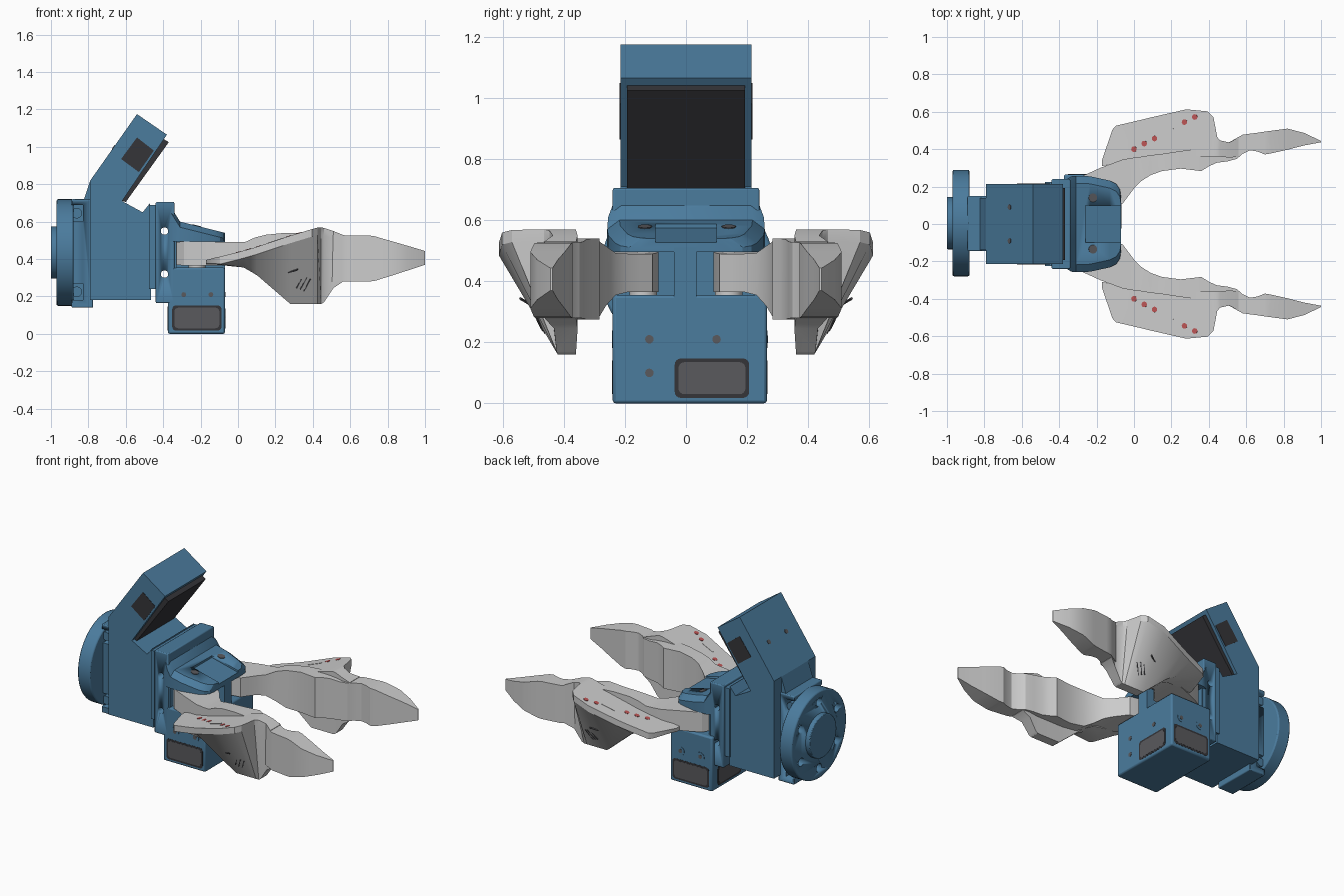
import bpy, bmesh, math
from mathutils import Vector
from mathutils.bvhtree import BVHTree


def material(name, rgb):
    m = bpy.data.materials.new(name)
    m.diffuse_color = (*rgb, 1)
    return m


BLUE = material("blue_shell", (0.07, 0.20, 0.34))
DARK = material("dark_panel", (0.10, 0.10, 0.11))
BLACK = material("screen_black", (0.035, 0.035, 0.04))
RED = material("red_marker", (0.50, 0.09, 0.09))


def finish(name, bm, mat=None, bevel=0, mirror=False, smooth=25):
    bmesh.ops.recalc_face_normals(bm, faces=bm.faces)
    me = bpy.data.meshes.new(name)
    bm.to_mesh(me)
    bm.free()
    ob = bpy.data.objects.new(name, me)
    bpy.context.collection.objects.link(ob)
    if mat:
        me.materials.append(mat)
    if bevel:
        b = ob.modifiers.new("bevel", "BEVEL")
        b.width, b.segments, b.limit_method, b.angle_limit = bevel, 2, "ANGLE", math.radians(40)
    if mirror:
        m = ob.modifiers.new("mirror", "MIRROR")
        m.use_axis = (False, True, False)
    bpy.context.view_layer.objects.active = ob
    bpy.ops.object.select_all(action="DESELECT")
    ob.select_set(True)
    bpy.ops.object.shade_smooth_by_angle(angle=math.radians(smooth))
    return ob


def loft(bm, rings):
    vs = [[bm.verts.new(p) for p in r] for r in rings]
    n = len(vs[0])
    for a, b in zip(vs, vs[1:]):
        for i in range(n):
            j = (i + 1) % n
            bm.faces.new((a[i], a[j], b[j], b[i]))
    bm.faces.new(vs[0][::-1])
    bm.faces.new(vs[-1])


def prism(name, pts, axis, lo, hi, mat=None, **kw):
    put = {"x": lambda p, t: (t, p[0], p[1]), "y": lambda p, t: (p[0], t, p[1]),
           "z": lambda p, t: (p[0], p[1], t)}[axis]
    bm = bmesh.new()
    loft(bm, [[put(p, t) for p in pts] for t in (lo, hi)])
    return finish(name, bm, mat, **kw)


def box(name, x, y, z, mat=None, **kw):
    return prism(name, [(x[0], y[0]), (x[1], y[0]), (x[1], y[1]), (x[0], y[1])], "z", *z, mat, **kw)


def circle(c, r, n=32):
    return [(c[0] + r * math.cos(2 * math.pi * i / n), c[1] + r * math.sin(2 * math.pi * i / n)) for i in range(n)]


def rounded(a0, a1, b0, b1, r=0.02):
    pts = []
    for k, (a, b) in enumerate([(a1 - r, b1 - r), (a0 + r, b1 - r), (a0 + r, b0 + r), (a1 - r, b0 + r)]):
        for s in range(5):
            t = math.pi / 2 * (k + s / 4)
            pts.append((a + r * math.cos(t), b + r * math.sin(t)))
    return pts


def cut(ob, cutter):
    cutter.hide_render = True
    cutter.hide_viewport = True
    m = ob.modifiers.new("cut", "BOOLEAN")
    m.object, m.operation, m.solver = cutter, "DIFFERENCE", "EXACT"


# Wrist flange with boss, bolt holes and adapter block
C = (0.005, 0.435)
flange = prism("wrist_flange", circle(C, 0.285, 64), "x", -0.97, -0.88, BLUE, bevel=0.008)
prism("flange_boss", circle(C, 0.14, 48), "x", -1.0, -0.95, BLUE, bevel=0.005)
for i in range(6):
    a = math.pi / 6 + i * math.pi / 3
    p = (C[0] + 0.215 * math.cos(a), C[1] + 0.215 * math.sin(a))
    cut(flange, prism("bolt_hole_cutter", circle(p, 0.027, 20), "x", -1.0, -0.91))
adapter = box("flange_adapter", (-0.89, -0.775), (-0.145, 0.15), (0.14, 0.72), BLUE, bevel=0.006)
box("adapter_core", (-0.885, -0.78), (-0.09, 0.09), (0.15, 0.71), BLUE)
for z in (0.225, 0.645):
    cut(adapter, box("adapter_notch_cutter", (-0.90, -0.83), (-0.3, 0.3), (z - 0.045, z + 0.045)))
    prism("adapter_bolt", circle((0, z), 0.028, 20), "y", -0.14, 0.145, BLUE).location.x = -0.862

# Camera housing: wrist body with tilted head in one side profile
prism("wrist_body", [(-0.79, 0.18), (-0.465, 0.18), (-0.465, 0.64), (-0.79, 0.64)], "y", -0.215, 0.215, BLUE)
prism("head_neck", [(-0.825, 0.715), (-0.79, 0.82), (-0.75, 0.82), (-0.75, 0.70)], "y", -0.14, 0.14, BLUE)
prism("tilted_head", [(-0.54, 1.175), (-0.38, 1.065), (-0.62, 0.71), (-0.51, 0.65), (-0.47, 0.70),
                      (-0.47, 0.60), (-0.79, 0.60), (-0.79, 0.82)], "y", -0.215, 0.215, BLUE)
prism("head_screen", [(-0.41, 1.05), (-0.37, 1.025), (-0.60, 0.705), (-0.64, 0.72)], "y", -0.193, 0.193, BLACK)
prism("head_side_windows", [(-0.54, 1.05), (-0.45, 0.98), (-0.53, 0.865), (-0.625, 0.935)], "y", -0.217, 0.217, BLACK)
for y in (-0.09, 0.09):
    ob = prism("head_back_screw", circle((0, 0), 0.014, 16), "z", -0.01, 0.003, DARK)
    ob.location = (-0.665, y, 0.9975)
    ob.rotation_euler.y = math.atan2(-0.355, 0.25)

# Mounting plate with through holes, and spacer behind it
box("plate_spacer", (-0.475, -0.43), (-0.225, 0.225), (0.24, 0.69), BLUE)
plate = box("mounting_plate", (-0.44, -0.34), (-0.24, 0.24), (0.165, 0.705), BLUE, bevel=0.006)
for z in (0.55, 0.32):
    cut(plate, prism("plate_hole_cutter", circle((-0.393, z), 0.02, 20), "y", -0.4, 0.4))

# Gripper base box, web and back wall around the finger slots
box("gripper_base", (-0.375, -0.07), (-0.24, 0.265), (0.0, 0.355), BLUE, bevel=0.01)
box("slot_web", (-0.36, -0.07), (-0.04, 0.035), (0.34, 0.51), BLUE)
box("slot_back_wall", (-0.375, -0.33), (-0.235, 0.235), (0.34, 0.55), BLUE)
for k, mat in ((0.012, BLACK), (0.0, DARK)):
    d = 0.001 if mat is BLACK else 0.002
    prism("base_window_side", rounded(-0.34 - k, -0.10 + k, 0.03 - k, 0.14 + k), "y", -0.24 - d, 0.265 + d, mat)
    prism("base_window_end", rounded(-0.025 - k, 0.195 + k, 0.03 - k, 0.135 + k), "x", -0.375 - d, -0.07 + d, mat)
for p in [(-0.12, 0.21), (0.10, 0.21), (-0.12, 0.10)]:
    prism("base_end_screw", circle(p, 0.014, 16), "x", -0.08, -0.068, DARK)
for x in (-0.29, -0.145):
    prism("base_side_screw_ring", circle((x, 0.21), 0.029, 24), "y", -0.242, 0.267, BLUE)
    prism("base_side_screw", circle((x, 0.21), 0.013, 16), "y", -0.243, 0.268, DARK)


# Sloped top cover over the finger pivots
def cover_z(x):
    return 0.60 - max(0, x + 0.31) * 0.25 + max(0, -0.31 - x) * 1.6


half = [(-0.36, 0.24), (-0.335, 0.255), (-0.31, 0.258), (-0.235, 0.255), (-0.13, 0.232), (-0.095, 0.215), (-0.075, 0.185), (-0.07, 0.15)]
bm = bmesh.new()
loft(bm, [[(x, y, 0.495), (x, y, cover_z(x) - 0.03), (x, y - 0.04, cover_z(x)),
           (x, 0.04 - y, cover_z(x)), (x, -y, cover_z(x) - 0.03), (x, -y, 0.495)] for x, y in half])
cover = finish("pivot_cover", bm, BLUE)
cut(cover, prism("cover_recess_cutter", [(-0.26, 0.575), (0.0, 0.51), (0.0, 0.8), (-0.26, 0.8)], "y", -0.10, 0.10))
for y in (-0.135, 0.14):
    ob = prism("cover_screw", circle((0, 0), 0.023, 24), "z", -0.02, 0.003, DARK)
    ob.location = (-0.22, y, cover_z(-0.22))
    ob.rotation_euler.y = math.atan(0.25)

# Finger blades: x, inner y, outer y, bottom z, top z at each station
blade = [(-0.33, 0.13, 0.20, 0.37, 0.49), (-0.29, 0.10, 0.25, 0.365, 0.495), (-0.18, 0.09, 0.30, 0.365, 0.495),
         (-0.06, 0.11, 0.345, 0.365, 0.49), (-0.03, 0.15, 0.35, 0.365, 0.49), (0.0, 0.19, 0.355, 0.365, 0.49),
         (0.04, 0.23, 0.36, 0.355, 0.492), (0.09, 0.262, 0.368, 0.32, 0.515), (0.15, 0.283, 0.375, 0.285, 0.53),
         (0.25, 0.296, 0.39, 0.275, 0.54), (0.36, 0.283, 0.405, 0.275, 0.54), (0.40, 0.308, 0.41, 0.275, 0.54),
         (0.44, 0.327, 0.43, 0.275, 0.537), (0.50, 0.335, 0.432, 0.278, 0.53), (0.55, 0.348, 0.46, 0.28, 0.528),
         (0.58, 0.375, 0.477, 0.28, 0.527), (0.62, 0.394, 0.483, 0.28, 0.527), (0.66, 0.388, 0.488, 0.28, 0.526),
         (0.70, 0.372, 0.494, 0.28, 0.526), (0.73, 0.377, 0.498, 0.283, 0.522), (0.82, 0.397, 0.51, 0.311, 0.496),
         (0.91, 0.42, 0.487, 0.34, 0.47), (1.0, 0.437, 0.444, 0.37, 0.443)]
bm = bmesh.new()
loft(bm, [[(x, i, b), (x, o, b), (x, o, t), (x, i, t)] for x, i, o, b, t in blade])
finish("finger_blades", bm, mirror=True)
prism("finger_pivots", circle((-0.22, 0.14), 0.045, 24), "z", 0.35, 0.51, mirror=True)

# Finger guards: x, inner y, lip y, lip z, bottom outer y, bottom z at each station
guard = [(-0.17, 0.31, 0.345, 0.395, 0.34, 0.37), (-0.115, 0.32, 0.505, 0.41, 0.44, 0.37), (-0.095, 0.325, 0.526, 0.413, 0.44, 0.368),
         (0.03, 0.34, 0.555, 0.445, 0.43, 0.355), (0.10, 0.355, 0.572, 0.465, 0.43, 0.315), (0.28, 0.36, 0.613, 0.525, 0.42, 0.16),
         (0.395, 0.36, 0.602, 0.56, 0.42, 0.16), (0.425, 0.36, 0.57, 0.568, 0.42, 0.16), (0.445, 0.36, 0.465, 0.57, 0.42, 0.16),
         (0.46, 0.36, 0.447, 0.566, 0.424, 0.17), (0.51, 0.355, 0.436, 0.55, 0.432, 0.245), (0.56, 0.36, 0.464, 0.53, 0.462, 0.278)]
bm = bmesh.new()
loft(bm, [[(x, i, b), (x, i, z), (x, o, z), (x, o, max(z - 0.04, b + 0.005)), (x, y, b)] for x, i, o, z, y, b in guard])
bm.normal_update()
tree = BVHTree.FromBMesh(bm)
finish("finger_guards", bm, mirror=True)


def decal(name, origin, ray, pts, mat):
    hit, n, _, _ = tree.ray_cast(Vector(origin), Vector(ray))
    if hit is None:
        return
    if n.dot(Vector(ray)) > 0:
        n = -n
    u = (Vector((1, 0, 0)) - n * n.x).normalized()
    v = n.cross(u)
    bm = bmesh.new()
    loft(bm, [[hit + u * a + v * b + n * h for a, b in pts] for h in (-0.004, 0.002)])
    finish(name, bm, mat, mirror=True)


# Red marker dots, top slot and side vents on the guards
for x, y in [(0.0, 0.40), (0.055, 0.43), (0.11, 0.457), (0.27, 0.545), (0.325, 0.572)]:
    decal("guard_marker", (x, y, 2), (0, 0, -1), circle((0, 0), 0.015, 20), RED)
decal("guard_slot", (0.2, 0.515, 2), (0, 0, -1), [(-0.045, -0.015), (0.045, 0.0), (0.045, 0.013), (-0.045, -0.002)], None)
decal("guard_side_slit", (0.275, 2, 0.33), (0, -1, 0), [(-0.045, 0.022), (-0.045, 0.03), (0.045, -0.02), (0.045, -0.028)], DARK)
for x, z in [(0.33, 0.275), (0.35, 0.268), (0.37, 0.26)]:
    decal("guard_vent", (x, 2, z), (0, -1, 0), [(-0.02, 0.035), (-0.014, 0.035), (0.02, -0.035), (0.014, -0.035)], DARK)
